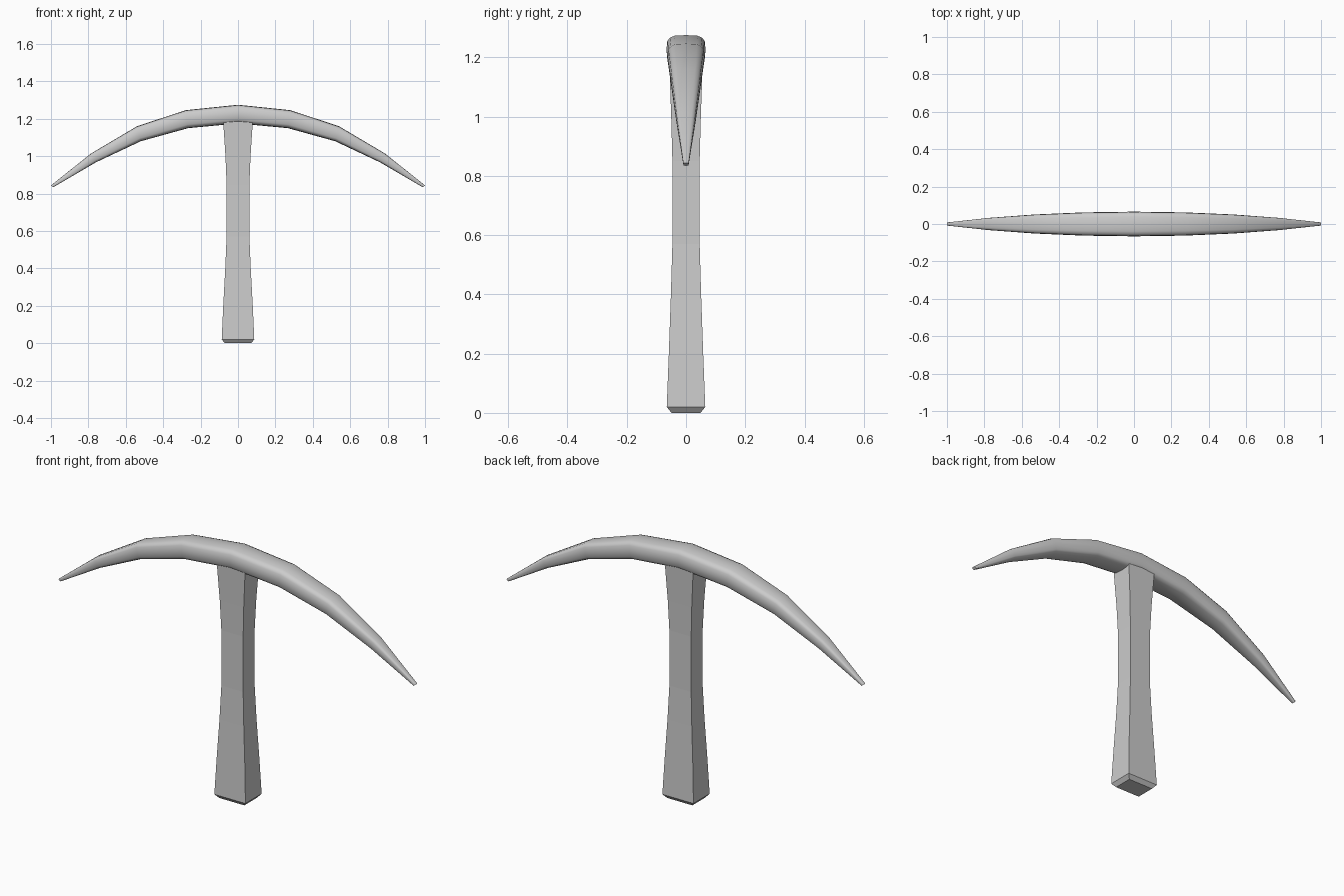
import bpy, bmesh, math
from mathutils import Vector

if "Cube" in bpy.data.objects:
    bpy.data.objects.remove(bpy.data.objects["Cube"])


def loft(name, rings):
    """Skin a list of equal-length point rings and cap both ends."""
    bm = bmesh.new()
    loops = [[bm.verts.new(p) for p in ring] for ring in rings]
    n = len(loops[0])
    for a, b in zip(loops, loops[1:]):
        for i in range(n):
            j = (i + 1) % n
            bm.faces.new((a[i], a[j], b[j], b[i]))
    bm.faces.new(loops[0])
    bm.faces.new(loops[-1])
    bmesh.ops.recalc_face_normals(bm, faces=bm.faces)
    mesh = bpy.data.meshes.new(name)
    bm.to_mesh(mesh)
    bm.free()
    obj = bpy.data.objects.new(name, mesh)
    bpy.context.collection.objects.link(obj)
    return obj


def rounded(t, power=0.55):
    """Unit rounded-square point at angle t."""
    c, s = math.cos(t), math.sin(t)
    return (math.copysign(abs(c) ** power, c), math.copysign(abs(s) ** power, s))


# Curved head: top x, top z, bottom x, bottom z, half depth
half = [
    (0.0, 1.275, 0.0, 1.175, 0.066),
    (0.28, 1.246, 0.267, 1.15, 0.062),
    (0.54, 1.16, 0.52, 1.08, 0.051),
    (0.785, 1.015, 0.76, 0.967, 0.033),
    (1.0, 0.844, 0.988, 0.834, 0.009),
]
mirrored = [(-a, b, -c, d, w) for a, b, c, d, w in reversed(half[1:])]
rings = []
for tx, tz, bx, bz, w in mirrored + half:
    top, bottom = Vector((tx, 0, tz)), Vector((bx, 0, bz))
    mid, up = (top + bottom) / 2, (top - bottom) / 2
    ring = []
    for k in range(16):
        u, v = rounded(math.tau * k / 16)
        ring.append(mid + up * v + Vector((0, w * u, 0)))
    rings.append(ring)
head = loft("pick_head", rings)
bpy.context.view_layer.objects.active = head
head.select_set(True)
bpy.ops.object.shade_smooth_by_angle(angle=math.radians(40))

# Flared square handle: z, half width, half depth
profile = [
    (0.0, 0.070, 0.049), (0.02, 0.087, 0.065), (0.2, 0.079, 0.058),
    (0.4, 0.068, 0.051), (0.57, 0.061, 0.046), (0.85, 0.061, 0.046),
    (1.0, 0.067, 0.050), (1.2, 0.080, 0.057),
]
loft("handle", [[(-x, -y, z), (x, -y, z), (x, y, z), (-x, y, z)]
                for z, x, y in profile])
